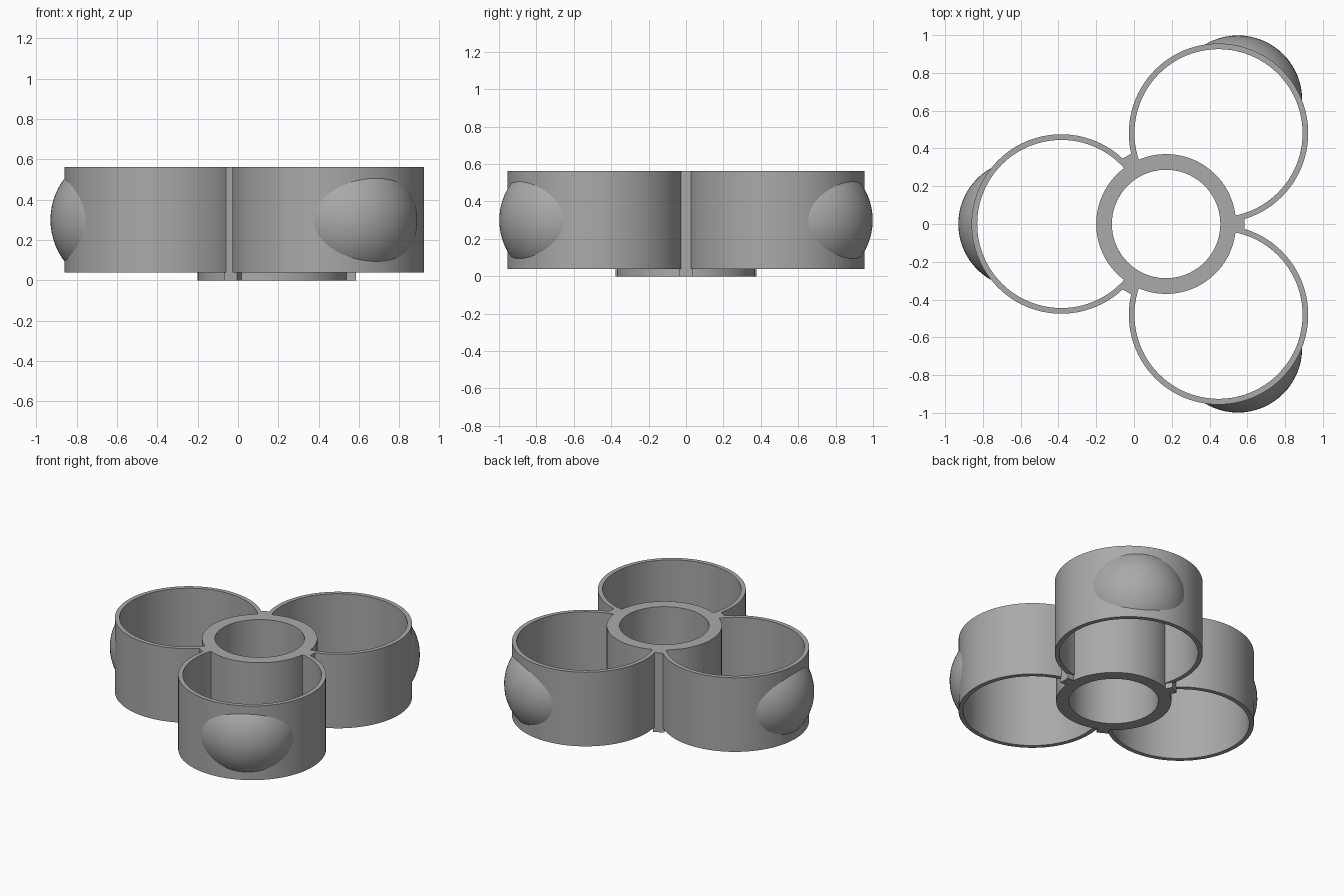
import bpy, bmesh
from math import radians, cos, sin, tau
from mathutils import Vector, Matrix

if "Cube" in bpy.data.objects:
    bpy.data.objects.remove(bpy.data.objects["Cube"], do_unlink=True)

HUB = Vector((0.17, 0, 0))
TOP, RING_BOTTOM = 0.563, 0.038
RING_R, HUB_R = 0.475, 0.37

grey = bpy.data.materials.new("plain grey")
grey.use_nodes = True
grey.diffuse_color = (0.4, 0.4, 0.4, 1)
grey.node_tree.nodes["Principled BSDF"].inputs["Base Color"].default_value = (0.4, 0.4, 0.4, 1)


def finish(name, bm):
    bmesh.ops.recalc_face_normals(bm, faces=bm.faces)
    mesh = bpy.data.meshes.new(name)
    bm.to_mesh(mesh)
    bm.free()
    mesh.materials.append(grey)
    obj = bpy.data.objects.new(name, mesh)
    bpy.context.collection.objects.link(obj)
    return obj


def tube(name, centre, outer, inner, z0, z1, sides=96):
    """Closed ring wall with a rectangular section."""
    bm = bmesh.new()
    section = [(outer, z0), (outer, z1), (inner, z1), (inner, z0)]
    loops = [[bm.verts.new(centre + Vector((r * cos(tau * i / sides), r * sin(tau * i / sides), z)))
              for i in range(sides)] for r, z in section]
    for k in range(4):
        a, b = loops[k], loops[(k + 1) % 4]
        for i in range(sides):
            j = (i + 1) % sides
            bm.faces.new((a[i], a[j], b[j], b[i]))
    return finish(name, bm)


def cylinder(name, centre, radius, z0, z1):
    bm = bmesh.new()
    bmesh.ops.create_cone(bm, cap_ends=True, segments=96, radius1=radius, radius2=radius, depth=z1 - z0,
                          matrix=Matrix.Translation(centre + Vector((0, 0, (z0 + z1) / 2))))
    return finish(name, bm)


def cut(obj, cutter):
    """Subtract the cutter, apply the result and discard the cutter."""
    mod = obj.modifiers.new("cut", 'BOOLEAN')
    mod.operation, mod.solver, mod.object = 'DIFFERENCE', 'EXACT', cutter
    cutter.hide_render = True
    bpy.context.view_layer.objects.active = obj
    bpy.ops.object.modifier_apply(modifier=mod.name)
    bpy.data.objects.remove(cutter, do_unlink=True)


# Central hub
parts = [tube("hub", HUB, HUB_R, 0.287, 0, TOP)]

for label, angle in (("right", 180), ("front_left", -60), ("back_left", 60)):
    out = Vector((cos(radians(angle)), sin(radians(angle)), 0))
    centre = HUB + out * 0.555

    # Outer cup ring, opened where it meets the hub
    ring = tube(label + "_ring", centre, RING_R, 0.445, RING_BOTTOM, TOP)
    cut(ring, cylinder("hub_cutter", HUB, HUB_R - 0.01, -0.1, 0.7))

    # Rounded bulge on the outside of the ring
    bm = bmesh.new()
    bmesh.ops.create_uvsphere(bm, u_segments=64, v_segments=32, radius=0.34,
                              matrix=Matrix.Translation(HUB + out * 0.76 + Vector((0, 0, 0.3))))
    bulge = finish(label + "_bulge", bm)
    cut(bulge, cylinder("ring_cutter", centre, RING_R - 0.01, -0.2, 0.8))

    # Short rib joining the hub to the two neighbouring rings
    bm = bmesh.new()
    turn = Matrix.Rotation(radians(angle + 180), 4, 'Z')
    place = Matrix.Translation(HUB) @ turn @ Matrix.Translation((0.382, 0, TOP / 2))
    bmesh.ops.create_cube(bm, size=1, matrix=place @ Matrix.Diagonal((0.066, 0.075, TOP, 1)))
    finish(label + "_rib", bm)
    parts += [ring, bulge]

# Smooth the round walls, keep the rims sharp
bpy.ops.object.select_all(action='DESELECT')
for obj in parts:
    obj.select_set(True)
bpy.context.view_layer.objects.active = parts[0]
bpy.ops.object.shade_smooth_by_angle(angle=radians(30))
